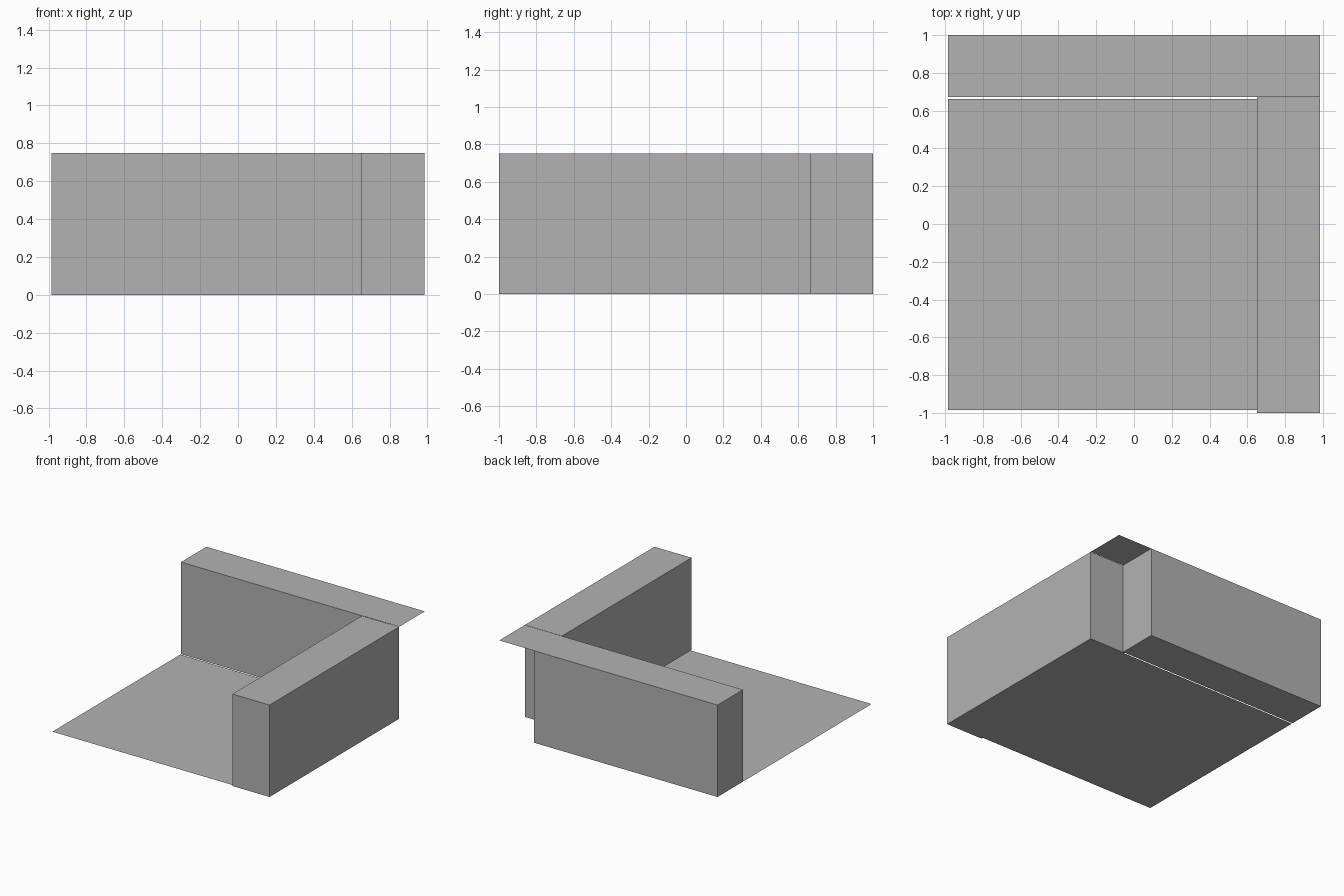
import bpy
import bmesh
from mathutils import Vector

default_cube = bpy.data.objects.get("Cube")
if default_cube:
    bpy.data.objects.remove(default_cube, do_unlink=True)

HALF_X = 0.985
HEIGHT = 0.75
INNER_X = 0.65
BACK_Y = 0.672

# One flat grey for the whole model
grey = bpy.data.materials.new("plain grey")
grey.use_nodes = True
colour = (0.45, 0.45, 0.45, 1)
grey.diffuse_color = colour
grey.node_tree.nodes["Principled BSDF"].inputs["Base Color"].default_value = colour


def add_object(name, bm):
    mesh = bpy.data.meshes.new(name)
    bm.to_mesh(mesh)
    bm.free()
    mesh.materials.append(grey)
    obj = bpy.data.objects.new(name, mesh)
    bpy.context.collection.objects.link(obj)
    return obj


def box(name, low, high):
    low, high = Vector(low), Vector(high)
    bm = bmesh.new()
    bmesh.ops.create_cube(bm, size=1)
    bmesh.ops.scale(bm, vec=high - low, verts=bm.verts)
    bmesh.ops.translate(bm, vec=(low + high) / 2, verts=bm.verts)
    return add_object(name, bm)


def sheet(name, x0, x1, y0, y1, z):
    bm = bmesh.new()
    corners = [(x0, y0, z), (x1, y0, z), (x1, y1, z), (x0, y1, z)]
    bm.faces.new([bm.verts.new(c) for c in corners])
    return add_object(name, bm)


# Floor sheet, stopping just short of the back wall
sheet("floor", -HALF_X, INNER_X, -HALF_X, 0.663, 0)

# Left wall, running front to back
box("left_wall", (INNER_X, -1, 0), (HALF_X, 0.669, HEIGHT))

# Back wall, whose top sheet overhangs the open corner
wall_end = 0.67
box("back_wall", (-HALF_X, BACK_Y, 0), (wall_end, 1, HEIGHT))
sheet("corner_top", wall_end, HALF_X, BACK_Y, 1, HEIGHT)
